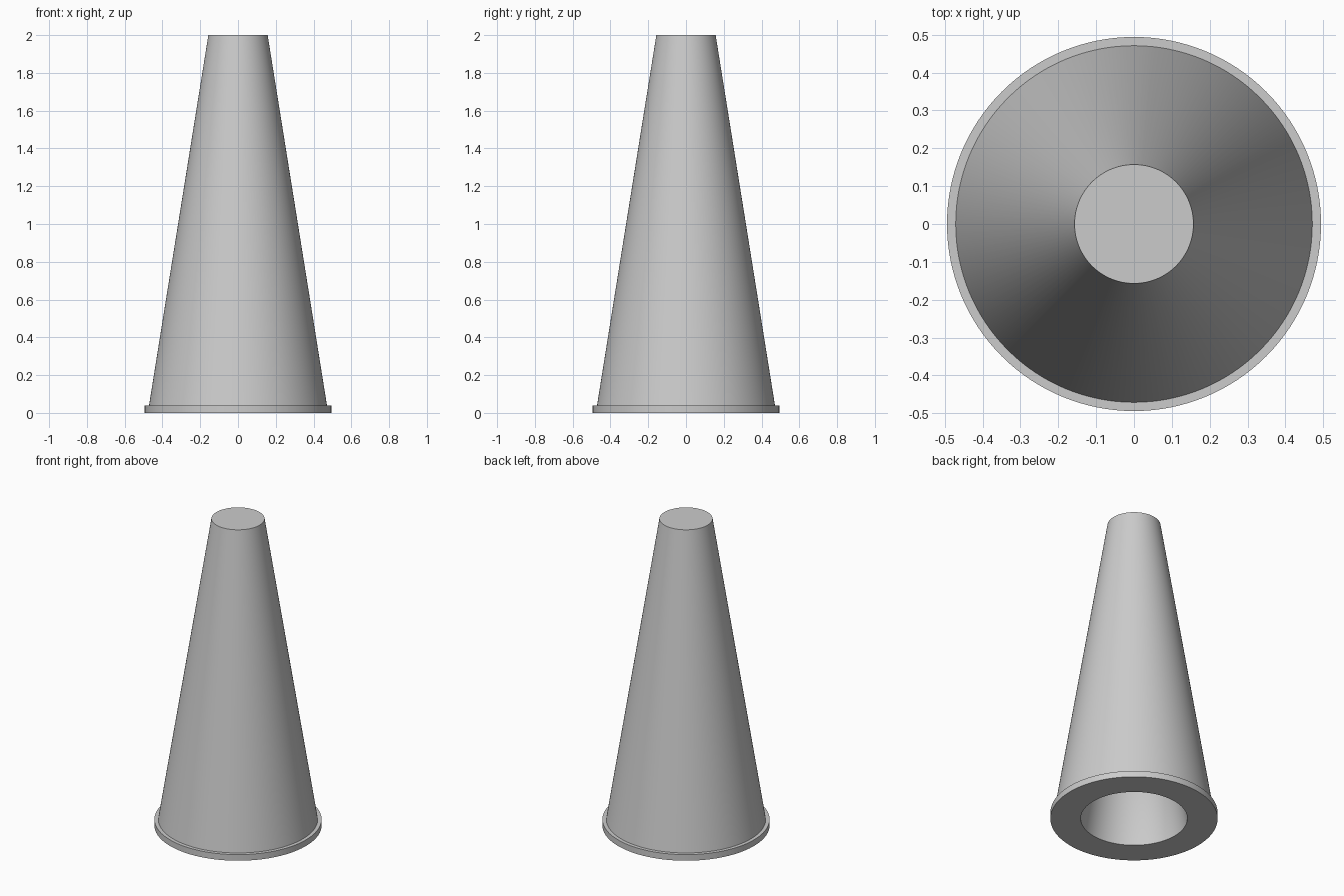
import bpy, bmesh, math
from mathutils import Vector

default = bpy.data.objects.get("Cube")
if default:
    bpy.data.objects.remove(default, do_unlink=True)

SEGMENTS = 128

# Plain grey material
grey = bpy.data.materials.new("light grey")
grey.use_nodes = True
colour = (0.6, 0.6, 0.6, 1)
grey.diffuse_color = colour
grey.node_tree.nodes["Principled BSDF"].inputs["Base Color"].default_value = colour


def lathe(name, profile):
    """Turn a (radius, height) profile around the z axis."""
    bm = bmesh.new()
    verts = [bm.verts.new((r, 0, z)) for r, z in profile]
    edges = [bm.edges.new(pair) for pair in zip(verts, verts[1:])]
    bmesh.ops.spin(bm, geom=verts + edges, cent=Vector(), axis=(0, 0, 1),
                   angle=math.tau, steps=SEGMENTS, use_merge=False)
    bmesh.ops.remove_doubles(bm, verts=bm.verts[:], dist=1e-5)
    bmesh.ops.recalc_face_normals(bm, faces=bm.faces[:])
    mesh = bpy.data.meshes.new(name)
    bm.to_mesh(mesh)
    bm.free()
    mesh.materials.append(grey)
    obj = bpy.data.objects.new(name, mesh)
    bpy.context.collection.objects.link(obj)
    bpy.ops.object.select_all(action="DESELECT")
    obj.select_set(True)
    bpy.context.view_layer.objects.active = obj
    bpy.ops.object.shade_smooth_by_angle(angle=math.radians(30))
    return obj


# Closed cone with a base flange, hollowed from below by a parallel taper
lathe("hollow_cone", [
    (0, 2.0),          # flat top
    (0.157, 2.0),
    (0.471, 0.04),     # sloping wall down to the flange
    (0.494, 0.04),
    (0.494, 0),        # flange rim
    (0.315, 0),        # underside opening
    (0, 1.96),         # inner taper
])
